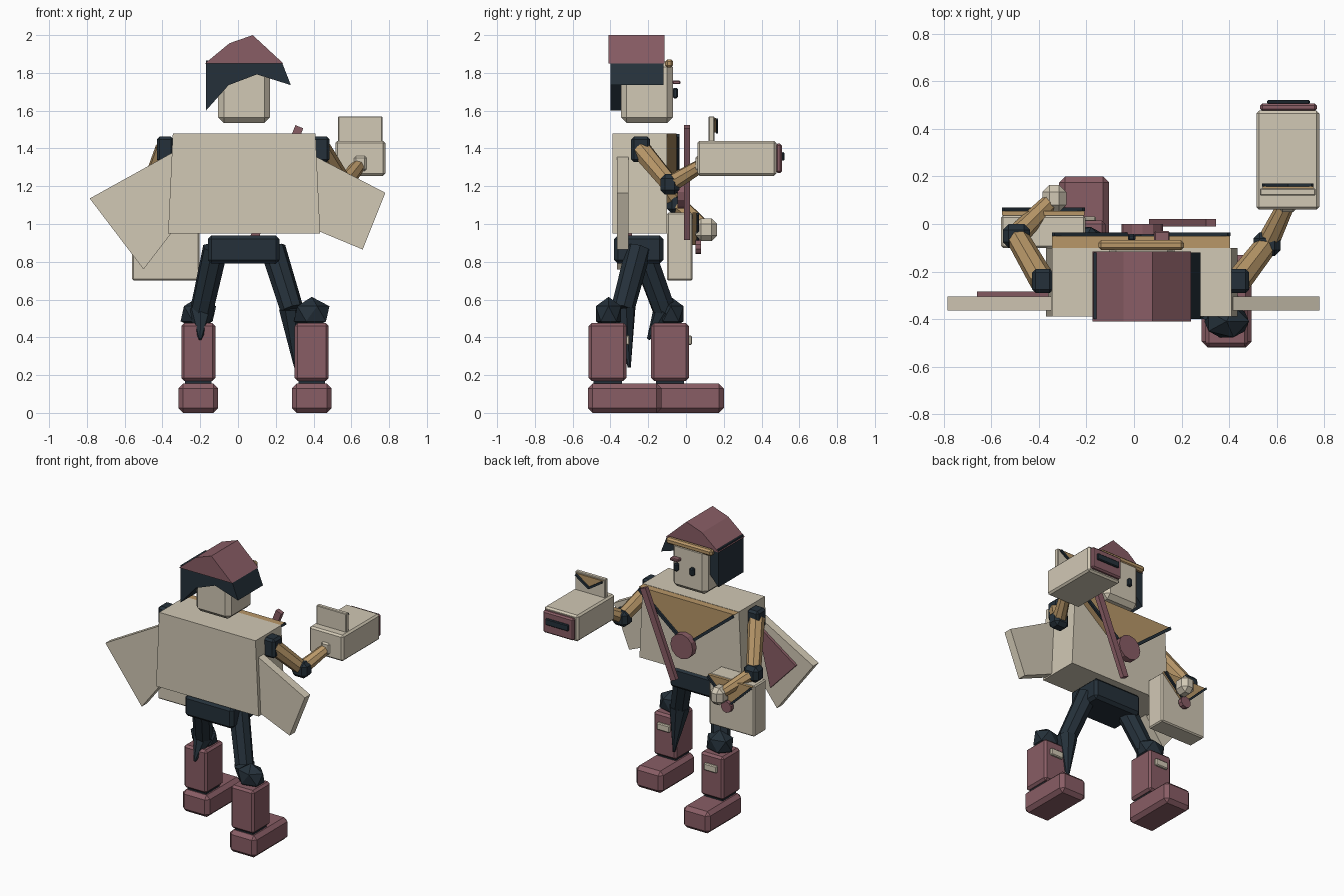
import bpy, bmesh
from mathutils import Vector

if "Cube" in bpy.data.objects:
    bpy.data.objects.remove(bpy.data.objects["Cube"])

def mat(name, c):
    m = bpy.data.materials.new(name)
    m.diffuse_color = (*c, 1)
    m.use_nodes = True
    m.node_tree.nodes["Principled BSDF"].inputs["Base Color"].default_value = m.diffuse_color
    return m

CREAM = mat("cream", (0.64, 0.58, 0.46))
MAROON = mat("maroon", (0.25, 0.11, 0.13))
DARK = mat("dark", (0.018, 0.03, 0.042))
TAN = mat("tan", (0.48, 0.31, 0.14))

def finish(name, bm, m, bevel=0):
    bmesh.ops.recalc_face_normals(bm, faces=bm.faces)
    me = bpy.data.meshes.new(name)
    bm.to_mesh(me)
    bm.free()
    me.materials.append(m)
    o = bpy.data.objects.new(name, me)
    bpy.context.collection.objects.link(o)
    if bevel:
        b = o.modifiers.new("bevel", 'BEVEL')
        b.width, b.segments = bevel, 1
    return o

def box(name, x, y, z, m, bevel=0, flare=0):
    """Box from three ranges; flare widens the bottom in x."""
    bm = bmesh.new()
    bmesh.ops.create_cube(bm, size=1)
    for v in bm.verts:
        f = flare * (1 if v.co.x > 0 else -1) if v.co.z < 0 else 0
        v.co = [r[0] + (c + .5) * (r[1] - r[0]) for c, r in zip(v.co, (x, y, z))]
        v.co.x += f
    return finish(name, bm, m, bevel)

def prism(name, pts, y0, y1, m, bevel=0):
    """Profile in x-z pushed along y."""
    bm = bmesh.new()
    f = bm.faces.new([bm.verts.new((x, y0, z)) for x, z in pts])
    g = bmesh.ops.extrude_face_region(bm, geom=[f])['geom']
    bmesh.ops.translate(bm, vec=(0, y1 - y0, 0),
                        verts=[e for e in g if isinstance(e, bmesh.types.BMVert)])
    return finish(name, bm, m, bevel)

def limb(name, a, b, r1, r2, m, sides=8, bevel=0):
    """Tapered faceted cylinder between two points."""
    a, b = Vector(a), Vector(b)
    bm = bmesh.new()
    bmesh.ops.create_cone(bm, cap_ends=True, segments=sides, radius1=r1, radius2=r2, depth=(b - a).length)
    q = (b - a).to_track_quat('Z', 'Y')
    for v in bm.verts:
        v.co = q @ v.co + (a + b) / 2
    return finish(name, bm, m, bevel)

def bar(name, a, b, w, y0, y1, m):
    """Flat strip between two x-z points."""
    a, b = Vector(a), Vector(b)
    d = (b - a).normalized() * w / 2
    n = Vector((-d.y, d.x))
    return prism(name, [a + n, b + n, b - n, a - n], y0, y1, m)

def block(name, c, s, m, bevel):
    return box(name, *[(p - h / 2, p + h / 2) for p, h in zip(c, s)], m, bevel)

def envelope_flap(name, x0, x1, z, tip_z, y, t, trim, w):
    """Triangular flap with a dark V trim."""
    mid = (x0 + x1) / 2
    prism(name + "_flap", [(x0, z), (x1, z), (mid, tip_z)], y, y + t, TAN)
    for n, xa in (("left", x0), ("right", x1)):
        s = w / 2 if xa == x0 else -w / 2
        bar(f"{name}_trim_{n}", (xa + s / 2, z - w / 2), (mid, tip_z), w, y + t, y + t + trim, DARK)

# body shaped like an envelope
box("torso", (-0.345, 0.41), (-0.39, -0.10), (0.95, 1.48), CREAM, 0, 0.025)
envelope_flap("torso", -0.345, 0.405, 1.478, 1.17, -0.10, 0.05, 0.015, 0.02)
limb("torso_seal", (0.035, -0.045, 1.17), (0.035, 0.0, 1.17), 0.088, 0.088, MAROON, 12)
o = bar("strap", (0.085, 0.925), (0.325, 1.515), 0.045, -0.01, 0.022, MAROON)
box("pelvis", (-0.16, 0.22), (-0.38, -0.12), (0.79, 0.94), DARK, 0.02)

# coat tails
prism("left_coat_tail", [(-0.28, 1.415), (-0.785, 1.135), (-0.50, 0.76), (-0.2, 1.15)], -0.365, -0.305, CREAM)
prism("right_coat_tail", [(0.30, 1.415), (0.78, 1.165), (0.66, 0.865), (0.36, 0.99)], -0.365, -0.305, CREAM)
prism("tail_lining", [(-0.36, 1.32), (-0.66, 1.11), (-0.46, 0.90)], -0.305, -0.285, MAROON)

# head, hair and cap
box("head", (-0.105, 0.17), (-0.345, -0.07), (1.535, 1.86), CREAM, 0.03)
prism("hair", [(-0.17, 1.60), (-0.17, 1.865), (0.235, 1.85), (0.28, 1.735), (0.10, 1.792), (-0.05, 1.735)],
      -0.40, -0.12, DARK)
prism("cap", [(-0.175, 1.85), (-0.045, 1.957), (0.078, 2.0), (0.24, 1.85)], -0.41, -0.115, MAROON)
box("cap_band", (-0.15, 0.21), (-0.11, -0.068), (1.828, 1.872), TAN, 0.012)
for n, x in (("left", -0.01), ("right", 0.115)):
    box(n + "_eye", (x - 0.016, x + 0.016), (-0.072, -0.042), (1.665, 1.72), DARK, 0.008)
box("eyebrow", (0.085, 0.15), (-0.072, -0.03), (1.74, 1.76), MAROON, 0.005)

# arms
arms = {"left": ((-0.385, -0.24, 1.395), (-0.495, -0.05, 1.11), (-0.345, 0.10, 0.98)),
        "right": ((0.44, -0.24, 1.395), (0.56, -0.085, 1.21), (0.64, 0.08, 1.31))}
for n, (s, e, h) in arms.items():
    block(n + "_shoulder", s, (0.09, 0.10, 0.135), DARK, 0.015)
    limb(n + "_upper_arm", s, e, 0.055, 0.048, TAN)
    block(n + "_elbow", e, (0.115, 0.10, 0.11), DARK, 0.025)
    limb(n + "_forearm", e, h, 0.048, 0.036, TAN)
box("left_hand", (-0.385, -0.285), (0.05, 0.165), (0.91, 1.03), CREAM, 0.03)
box("right_hand", (0.615, 0.68), (0.05, 0.11), (1.28, 1.36), CREAM, 0.01)

# letter box on the right hand
box("letter_box", (0.515, 0.78), (0.06, 0.478), (1.255, 1.44), CREAM, 0.012)
box("letter_box_door", (0.53, 0.77), (0.475, 0.508), (1.27, 1.425), MAROON, 0.01)
box("letter_slot", (0.56, 0.74), (0.505, 0.522), (1.335, 1.38), DARK, 0.005)
box("letter", (0.53, 0.765), (0.12, 0.15), (1.43, 1.57), CREAM, 0.004)
envelope_flap("letter", 0.54, 0.755, 1.56, 1.485, 0.148, 0.01, 0.012, 0.014)

# satchel in the left hand
box("satchel", (-0.56, -0.205), (-0.10, 0.035), (0.70, 1.06), CREAM, 0.008)
envelope_flap("satchel", -0.555, -0.208, 1.06, 0.89, 0.035, 0.02, 0.014, 0.014)
limb("satchel_seal", (-0.37, 0.05, 0.88), (-0.37, 0.08, 0.88), 0.04, 0.04, MAROON, 10)

# legs and boots
legs = {"left": (-0.21, -0.19, (-0.12, -0.235, 0.87), (-0.195, -0.11, 0.53), (-0.20, -0.20, 0.39)),
        "right": (0.39, -0.52, (0.185, -0.25, 0.87), (0.285, -0.335, 0.55), (0.305, -0.30, 0.24))}
for n, (x, y, hip, knee, spike) in legs.items():
    limb(n + "_thigh", hip, knee, 0.068, 0.062, DARK)
    limb(n + "_shin_point", knee, spike, 0.07, 0.008, DARK)
    bm = bmesh.new()
    bmesh.ops.create_icosphere(bm, subdivisions=1, radius=0.105)
    for v in bm.verts:
        v.co.x, v.co.y, v.co.z = v.co.x + x, v.co.y * 0.75 + y + 0.11, v.co.z * 0.85 + 0.525
    finish(n + "_knee", bm, DARK)
    box(n + "_boot", (x - 0.09, x + 0.09), (y + 0.005, y + 0.205), (0.17, 0.475), MAROON, 0.015)
    box(n + "_ankle", (x - 0.07, x + 0.07), (y + 0.03, y + 0.18), (0.13, 0.19), DARK)
    box(n + "_foot", (x - 0.105, x + 0.105), (y, y + 0.39), (0.0, 0.155), MAROON, 0.025)
    box(n + "_boot_badge", (x - 0.05, x + 0.05), (y + 0.20, y + 0.222), (0.36, 0.41), CREAM, 0.006)
